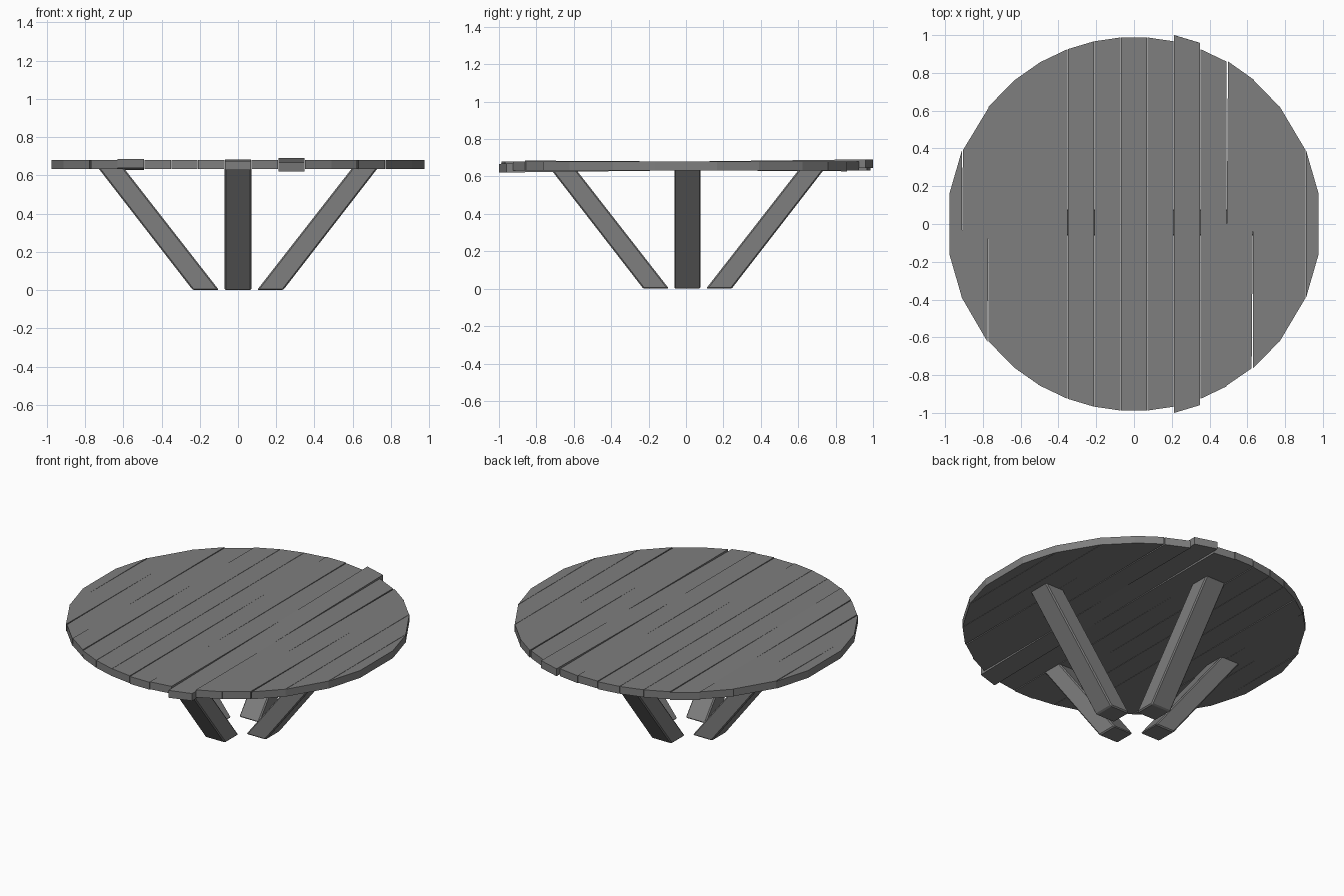
import bpy, bmesh, math
from mathutils import Matrix

if "Cube" in bpy.data.objects:
    bpy.data.objects.remove(bpy.data.objects["Cube"])

R = 0.99                 # tabletop radius
Z0, Z1 = 0.633, 0.680    # plank underside and top
GAP = 0.001

# Dark grey finish shared by all parts
dark = bpy.data.materials.new("dark_grey")
dark.diffuse_color = (0.21, 0.21, 0.21, 1)
dark.use_nodes = True
dark.node_tree.nodes["Principled BSDF"].inputs["Base Color"].default_value = dark.diffuse_color


def prism(name, pts, extrude, bevel=0.0):
    """Extrude a planar polygon along a vector, with optional edge bevel."""
    bm = bmesh.new()
    face = bm.faces.new([bm.verts.new(p) for p in pts])
    ext = bmesh.ops.extrude_face_region(bm, geom=[face], use_keep_orig=True)
    verts = [g for g in ext["geom"] if isinstance(g, bmesh.types.BMVert)]
    bmesh.ops.translate(bm, verts=verts, vec=extrude)
    bmesh.ops.recalc_face_normals(bm, faces=bm.faces[:])
    if bevel:
        bmesh.ops.bevel(bm, geom=bm.edges[:], offset=bevel, segments=1, affect='EDGES')
    me = bpy.data.meshes.new(name)
    bm.to_mesh(me)
    bm.free()
    me.materials.append(dark)
    ob = bpy.data.objects.new(name, me)
    bpy.context.collection.objects.link(ob)
    return ob


# Tabletop planks: straight-cut ends following a circle, a few set slightly crooked
edges = [-0.977] + [-0.91 + 0.14 * i for i in range(14)] + [0.977]
yaw = {1: -0.008, 11: -0.008}
pitch = {3: -0.006, 7: 0.004, 9: 0.012}
stretch = {9: 0.033}


def half_length(x):
    return 0.165 if abs(x) > 0.95 else math.sqrt(R * R - x * x)


for i in range(15):
    a, b = edges[i], edges[i + 1]
    ha = half_length(a) + stretch.get(i, 0)
    hb = half_length(b) + stretch.get(i, 0)
    cx, cz = (a + b) / 2, (Z0 + Z1) / 2
    w = (b - a) / 2 - GAP
    h = (Z1 - Z0) / 2
    ob = prism(f"plank_{i + 1}",
               [(-w, -ha, -h), (w, -hb, -h), (w, hb, -h), (-w, ha, -h)],
               (0, 0, 2 * h))
    ob.data.transform(Matrix.Translation((cx, 0, cz))
                      @ Matrix.Rotation(yaw.get(i, 0), 4, 'Z')
                      @ Matrix.Rotation(pitch.get(i, 0), 4, 'X'))

# Four slanted legs spreading outward from the base
profile = [(0.099, 0), (0.236, 0), (0.732, 0.64), (0.598, 0.64)]
for k, name in enumerate(["right_leg", "back_leg", "left_leg", "front_leg"]):
    leg = prism(name, [(x, -0.070, z) for x, z in profile], (0, 0.140, 0), bevel=0.007)
    leg.data.transform(Matrix.Translation((0, 0.008, 0))
                       @ Matrix.Rotation(k * math.pi / 2, 4, 'Z'))
